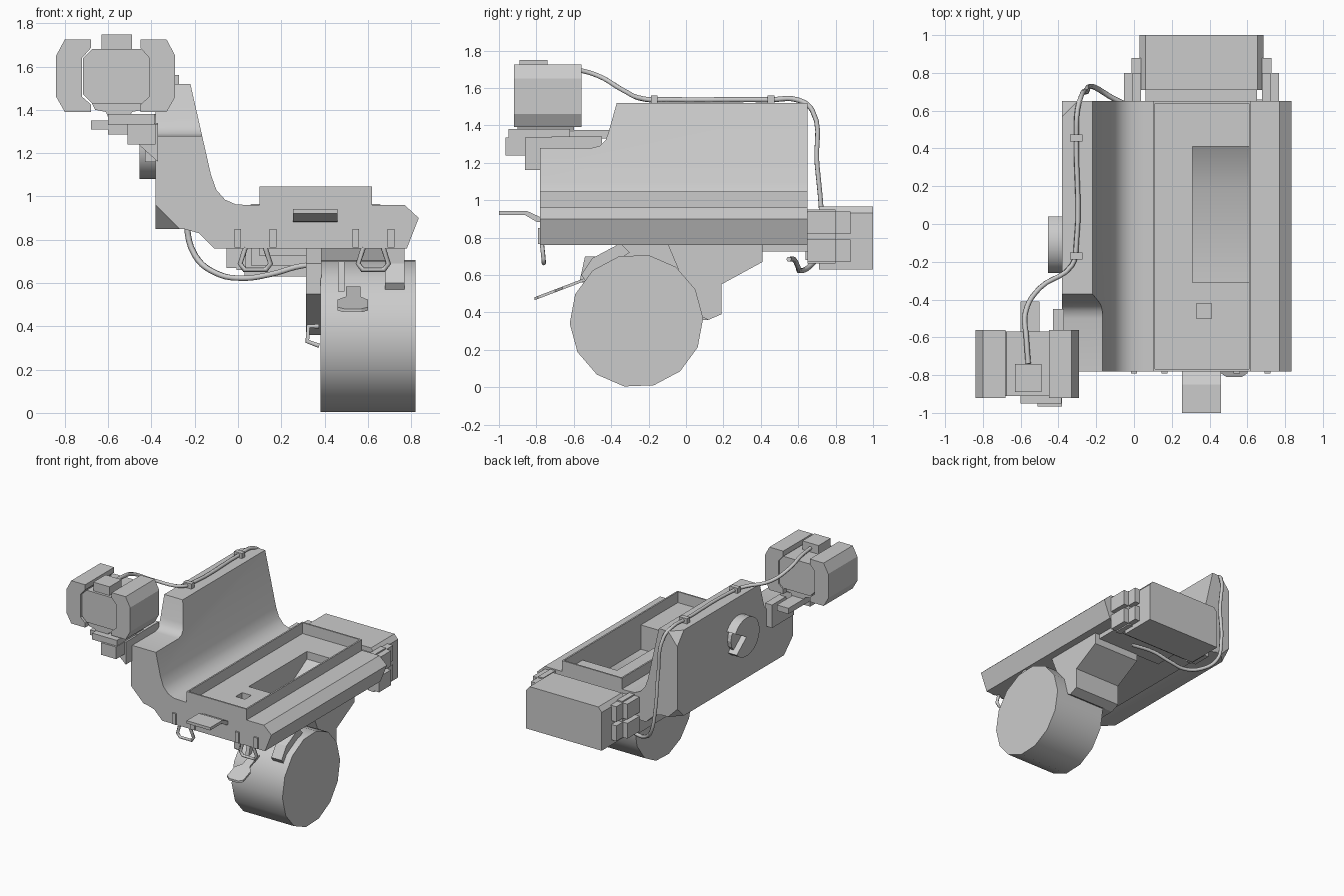
import bpy, bmesh, math
from mathutils import Vector

cube = bpy.data.objects.get("Cube")
if cube:
    bpy.data.objects.remove(cube, do_unlink=True)

grey = bpy.data.materials.new("plain_grey")
grey.use_nodes = True
grey.diffuse_color = (0.6, 0.6, 0.6, 1)
grey.node_tree.nodes["Principled BSDF"].inputs["Base Color"].default_value = (0.6, 0.6, 0.6, 1)


def finish(name, bm):
    bmesh.ops.recalc_face_normals(bm, faces=bm.faces)
    me = bpy.data.meshes.new(name)
    bm.to_mesh(me)
    bm.free()
    me.materials.append(grey)
    ob = bpy.data.objects.new(name, me)
    bpy.context.collection.objects.link(ob)
    return ob


def prism(name, axis, pts, a, b):
    """Extrude a 2D outline along an axis from a to b."""
    place = {"x": lambda p, t: (t, p[0], p[1]),
             "y": lambda p, t: (p[0], t, p[1]),
             "z": lambda p, t: (p[0], p[1], t)}[axis]
    bm = bmesh.new()
    lo = [bm.verts.new(place(p, a)) for p in pts]
    hi = [bm.verts.new(place(p, b)) for p in pts]
    bm.faces.new(lo)
    bm.faces.new(hi)
    n = len(pts)
    for i in range(n):
        j = (i + 1) % n
        bm.faces.new((lo[i], lo[j], hi[j], hi[i]))
    return finish(name, bm)


def box(name, x, y, z):
    return prism(name, "z", [(x[0], y[0]), (x[1], y[0]), (x[1], y[1]), (x[0], y[1])], *z)


def octagon(x, z, c):
    return [(x[0] + c, z[0]), (x[1] - c, z[0]), (x[1], z[0] + c), (x[1], z[1] - c),
            (x[1] - c, z[1]), (x[0] + c, z[1]), (x[0], z[1] - c), (x[0], z[0] + c)]


def smooth(ob, angle=35):
    bpy.ops.object.select_all(action="DESELECT")
    ob.select_set(True)
    bpy.context.view_layer.objects.active = ob
    bpy.ops.object.shade_smooth_by_angle(angle=math.radians(angle))


def tube(name, pts, radius, cyclic=False, curved=True):
    cu = bpy.data.curves.new(name, "CURVE")
    cu.dimensions = "3D"
    cu.bevel_depth = radius
    cu.bevel_resolution = 1
    cu.resolution_u = 5
    cu.use_fill_caps = True
    sp = cu.splines.new("BEZIER" if curved else "POLY")
    seq = sp.bezier_points if curved else sp.points
    seq.add(len(pts) - 1)
    for p, co in zip(seq, pts):
        if curved:
            p.co = co
            p.handle_left_type = p.handle_right_type = "AUTO"
        else:
            p.co = (*co, 1)
    sp.use_cyclic_u = cyclic
    cu.materials.append(grey)
    ob = bpy.data.objects.new(name, cu)
    bpy.context.collection.objects.link(ob)
    return ob


def cut(ob, *cutters):
    for c in cutters:
        m = ob.modifiers.new("cut", "BOOLEAN")
        m.operation, m.solver, m.object = "DIFFERENCE", "EXACT", c
    bpy.context.view_layer.update()
    me = bpy.data.meshes.new_from_object(ob.evaluated_get(bpy.context.evaluated_depsgraph_get()))
    ob.modifiers.clear()
    ob.data = me
    for c in cutters:
        bpy.data.objects.remove(c, do_unlink=True)


# Main body: tall side wall sweeping into a flat deck
body = prism("body", "y", [
    (-0.38, 0.85), (-0.38, 1.52), (-0.22, 1.52), (-0.125, 1.1), (-0.1, 1.03), (-0.06, 0.985),
    (-0.01, 0.963), (0.05, 0.96), (0.77, 0.96), (0.835, 0.9), (0.78, 0.76), (-0.11, 0.76),
    (-0.18, 0.83), (-0.25, 0.85)], -0.78, 0.65)
step = prism("step_cutter", "x", [
    (-0.9, 1.28), (-0.5, 1.28), (-0.46, 1.29), (-0.43, 1.32), (-0.415, 1.36), (-0.37, 1.52),
    (-0.36, 1.7), (-0.9, 1.7)], -0.6, 0.1)
well = prism("well_cutter", "x", [
    (-0.31, 0.77), (0.19, 0.77), (0.41, 0.9), (0.41, 1.1), (-0.31, 1.1)], 0.31, 0.608)
slot = box("slot_cutter", (0.33, 0.41), (-0.5, -0.42), (0.88, 1.1))
cut(body, step, well, slot)

# Clipped outer corners of the wall
bm = bmesh.new()
bm.from_mesh(body.data)
for corner, normal in (((-0.38, -0.78, 0.96), (-1, -1, -1)), ((-0.38, 0.57, 0.85), (-1, 1, -1)),
                       ((-0.38, 0.57, 1.52), (-1, 1, 0.8))):
    res = bmesh.ops.bisect_plane(bm, geom=bm.verts[:] + bm.edges[:] + bm.faces[:], dist=1e-5,
                                 plane_co=corner, plane_no=Vector(normal), clear_outer=True)
    rim = [e for e in res["geom_cut"] if isinstance(e, bmesh.types.BMEdge)]
    bmesh.ops.holes_fill(bm, edges=rim)
bm.to_mesh(body.data)
bm.free()
smooth(body)

# Thin raised rim around the deck tray
for side, x in (("right", 0.1), ("left", 0.608)):
    box("tray_rim_" + side, (x, x + 0.012), (-0.78, 0.65), (0.95, 1.045))
for end, y in (("front", -0.78), ("back", 0.638)):
    box("tray_rim_" + end, (0.112, 0.608), (y, y + 0.012), (0.95, 1.045))

# Drum wheel
bm = bmesh.new()
bmesh.ops.create_cone(bm, cap_ends=True, segments=14, radius1=0.357, radius2=0.357, depth=0.44)
for v in bm.verts:
    x, y, z = v.co
    a = math.atan2(y, x) + 0.04
    v.co = (0.6 + z, -0.265 + 0.357 * math.sin(a), 0.355 - 0.357 * math.cos(a))
smooth(finish("drum_wheel", bm), 40)

# Wheel mount: inner plate, rear housing and front gusset
prism("wheel_mount_plate", "x", [
    (-0.35, 0.77), (0.41, 0.77), (0.41, 0.67), (0.19, 0.55), (0.19, 0.39), (0.12, 0.36),
    (-0.2, 0.36), (-0.5, 0.55), (-0.5, 0.69)], 0.315, 0.385)
prism("wheel_housing", "x", [
    (-0.1, 0.77), (0.41, 0.77), (0.41, 0.67), (0.19, 0.55), (0.19, 0.39), (0.12, 0.36), (0.06, 0.39)],
    0.38, 0.72)
prism("wheel_gusset", "x", [(-0.35, 0.77), (-0.5, 0.69), (-0.56, 0.6), (-0.54, 0.57), (-0.4, 0.66), (-0.3, 0.72)],
      0.68, 0.77)
prism("rear_ledge", "x", [(0.4, 0.77), (0.66, 0.77), (0.66, 0.725), (0.4, 0.725)], 0.1, 0.68)
tube("mount_loop", [(0.375, -0.5, 0.4), (0.325, -0.5, 0.4), (0.32, -0.5, 0.33), (0.375, -0.5, 0.31)],
     0.012, curved=False)

# Foot pedal on its hanger
prism("pedal_hanger", "x", [(-0.57, 0.56), (-0.5, 0.56), (-0.48, 0.7), (-0.54, 0.7)], 0.462, 0.492)
pedal = prism("pedal", "z", [(0.46, -0.79), (0.49, -0.81), (0.57, -0.81), (0.6, -0.79), (0.6, -0.7),
                             (0.565, -0.66), (0.565, -0.54), (0.5, -0.54), (0.5, -0.66), (0.46, -0.7)],
              0, 0.016)
for v in pedal.data.vertices:
    v.co.z += 0.465 + (v.co.y + 0.81) * 0.38

# Front handle
prism("front_handle", "x", [(-1, 0.942), (-0.85, 0.942), (-0.78, 0.91), (-0.76, 0.88), (-0.8, 0.885),
                            (-0.86, 0.92), (-1, 0.92)], 0.255, 0.46)

# Hanging clips under the front edge
for i, x in enumerate((0.08, 0.625)):
    for s in (-1, 1):
        box(f"clip_tab_{i}_{s}", (x + s * 0.081 - 0.016, x + s * 0.081 + 0.016), (-0.792, -0.77), (0.765, 0.85))
    tube(f"clip_ring_{i}", [(x - 0.045, -0.77, 0.765), (x - 0.07, -0.762, 0.69), (x - 0.05, -0.76, 0.662),
                            (x + 0.05, -0.76, 0.662), (x + 0.07, -0.762, 0.69), (x + 0.045, -0.77, 0.765)],
         0.012, curved=False)

# Rear box with clipped top corners, held by stepped brackets
rear = prism("rear_box", "y", [(0.03, 0.63), (0.03, 0.93), (0.06, 0.965), (0.655, 0.965), (0.685, 0.93),
                               (0.685, 0.63)], 0.71, 1.0)
box("rear_box_neck", (0.06, 0.65), (0.64, 0.72), (0.68, 0.93))
for s in (-1, 1):
    def span(a, b):
        return tuple(sorted((0.357 + s * a, 0.357 + s * b)))
    for j, (z0, z1) in enumerate(((0.67, 0.79), (0.82, 0.94))):
        box(f"rear_bracket_{s}_{j}", span(0.32, 0.41), (0.65, 0.8), (z0, z1))
        box(f"rear_bracket_tip_{s}_{j}", span(0.32, 0.37), (0.8, 0.88), (z0, z1))
    box(f"rear_bracket_web_{s}", span(0.32, 0.365), (0.65, 0.8), (0.66, 0.95))

# Round knob with a notch on the outer wall
bm = bmesh.new()
n = 20
outline = [(-0.1, 1.23)]
for k in range(n + 1):
    a = math.radians(30 + 290 * k / n)
    outline.append((-0.1 + 0.16 * math.cos(a), 1.23 + 0.15 * math.sin(a)))
bm.free()
smooth(prism("wall_knob", "x", outline, -0.455, -0.375))
prism("wall_knob_base", "x", [(-0.1 + 0.13 * math.cos(k * math.pi / 8), 1.23 + 0.12 * math.sin(k * math.pi / 8))
                              for k in range(16)], -0.41, -0.37)

# Sensor head: core, two side pods and top cap
prism("head_core", "y", octagon((-0.715, -0.4), (1.43, 1.68), 0.04), -0.91, -0.57)
for name, x, flip in (("right", -0.84, 1), ("left", -0.29, -1)):
    prism("head_pod_" + name, "y", [(x, 1.46), (x + flip * 0.04, 1.39), (x + flip * 0.16, 1.39),
                                    (x + flip * 0.16, 1.425), (x + flip * 0.12, 1.46), (x + flip * 0.12, 1.64),
                                    (x + flip * 0.16, 1.685), (x + flip * 0.16, 1.725),
                                    (x + flip * 0.04, 1.725), (x, 1.65)], -0.92, -0.56)
box("head_cap", (-0.63, -0.49), (-0.89, -0.74), (1.66, 1.748))
prism("head_neck", "y", [(-0.68, 1.44), (-0.66, 1.4), (-0.61, 1.39), (-0.59, 1.34), (-0.51, 1.34), (-0.49, 1.39),
                         (-0.44, 1.4), (-0.42, 1.44)], -0.9, -0.6)

# Head mounting arm reaching to the wall
box("arm_plate", (-0.6, -0.385), (-0.95, -0.62), (1.33, 1.38))
box("arm_rail", (-0.6, -0.5), (-0.64, -0.41), (1.33, 1.375))
prism("arm_bracket", "y", [(-0.6, 1.335), (-0.6, 1.285), (-0.51, 1.285), (-0.37, 1.16), (-0.37, 1.335)],
      -0.86, -0.68)
box("arm_front_block", (-0.51, -0.38), (-0.965, -0.85), (1.24, 1.335))
box("arm_wall_pad", (-0.43, -0.37), (-0.72, -0.45), (1.16, 1.34))
box("arm_latch", (-0.68, -0.59), (-0.86, -0.8), (1.31, 1.35))

# Cable from the head along the wall, down the back and under the deck
tube("cable", [(-0.56, -0.74, 1.71), (-0.57, -0.6, 1.70), (-0.575, -0.47, 1.665), (-0.5, -0.34, 1.59),
               (-0.33, -0.22, 1.54), (-0.305, -0.1, 1.537), (-0.305, 0.45, 1.537), (-0.3, 0.6, 1.535),
               (-0.28, 0.675, 1.48), (-0.25, 0.7, 1.2), (-0.24, 0.725, 0.9), (-0.2, 0.72, 0.73),
               (-0.1, 0.66, 0.645), (0.02, 0.61, 0.622), (0.15, 0.6, 0.64), (0.3, 0.58, 0.68),
               (0.48, 0.55, 0.685)], 0.014)
for i, y in enumerate((-0.17, 0.455)):
    box(f"cable_clip_{i}", (-0.34, -0.272), (y - 0.018, y + 0.018), (1.515, 1.56))
